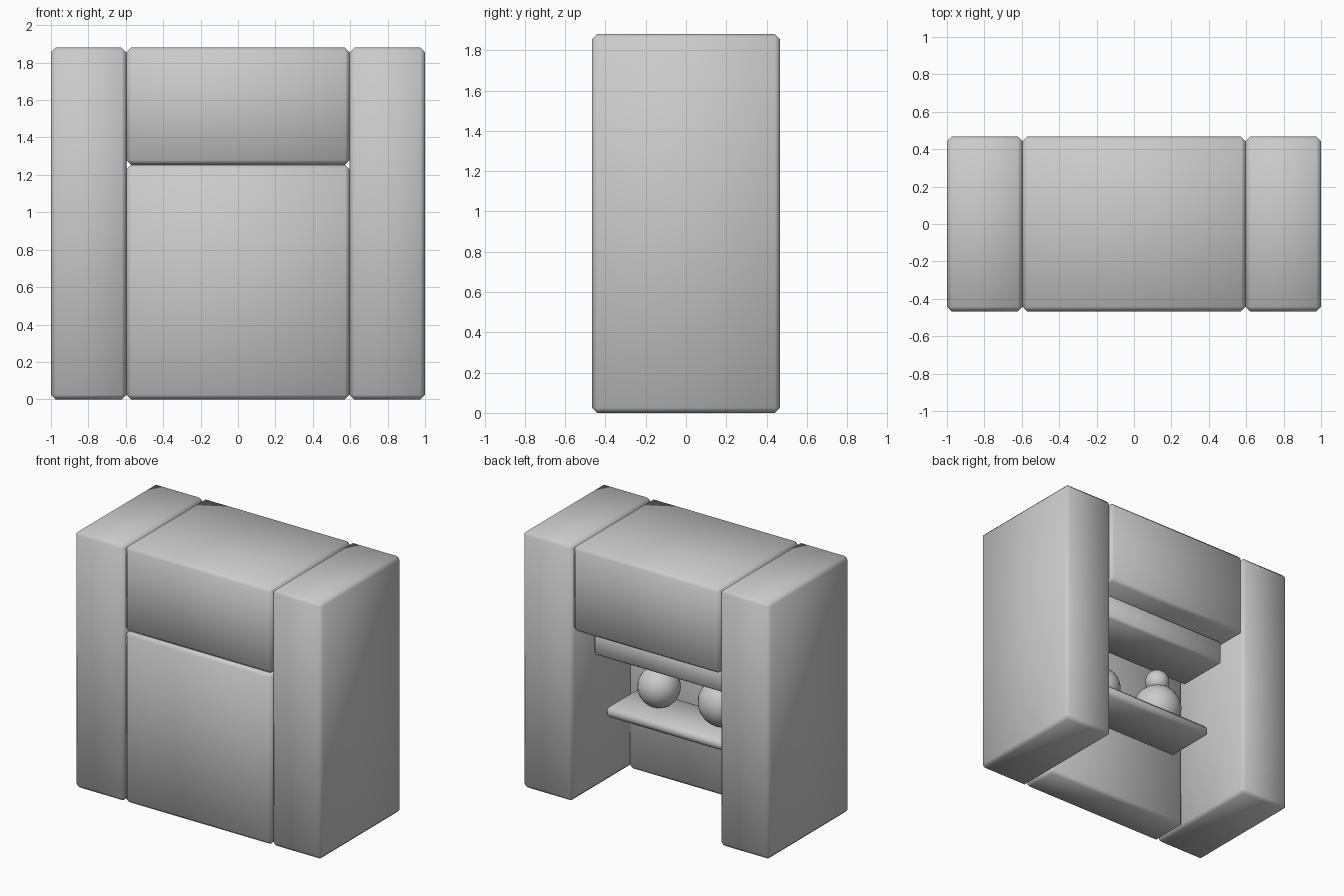
import bpy
from mathutils import Vector

if "Cube" in bpy.data.objects:
    bpy.data.objects.remove(bpy.data.objects["Cube"])


def block(name, lo, hi, chamfer=0.025):
    """Chamfered, smooth-shaded box between two opposite corners."""
    lo, hi = Vector(lo), Vector(hi)
    bpy.ops.mesh.primitive_cube_add(size=1, location=(lo + hi) / 2)
    ob = bpy.context.object
    ob.name = name
    ob.scale = hi - lo
    bpy.ops.object.transform_apply(location=False, rotation=False, scale=True)
    mod = ob.modifiers.new("chamfer", 'BEVEL')
    mod.width = chamfer
    mod.segments = 1
    bpy.ops.object.shade_smooth()
    return ob


def ball(name, radius, center):
    bpy.ops.mesh.primitive_uv_sphere_add(segments=24, ring_count=14,
                                         radius=radius, location=center)
    bpy.context.object.name = name
    bpy.ops.object.shade_smooth()


# Side pillars
for side, x0, x1 in (("left", -1, -0.597), ("right", 0.597, 1)):
    block(side + "_pillar", (x0, -0.467, 0), (x1, 0.467, 1.88))

# Top box and lower front panel
block("top_box", (-0.597, -0.467, 1.254), (0.597, 0.467, 1.88))
block("front_panel", (-0.597, -0.467, 0), (0.597, -0.18, 1.254))

# Inner parts: mounting plate, hanging block, shelf
block("mounting_plate", (-0.45, -0.05, 1.20), (0.45, 0.27, 1.27), 0.015)
block("hanging_block", (-0.52, -0.07, 1.05), (0.52, 0.33, 1.23), 0.015)
block("shelf", (-0.525, -0.20, 0.535), (0.525, 0.19, 0.615), 0.025)

# Rounded objects on the shelf
ball("small_ball", 0.145, (0.26, -0.06, 0.74))
ball("large_ball", 0.17, (-0.26, -0.06, 0.765))
ball("large_ball_cap", 0.085, (-0.26, -0.06, 0.98))
